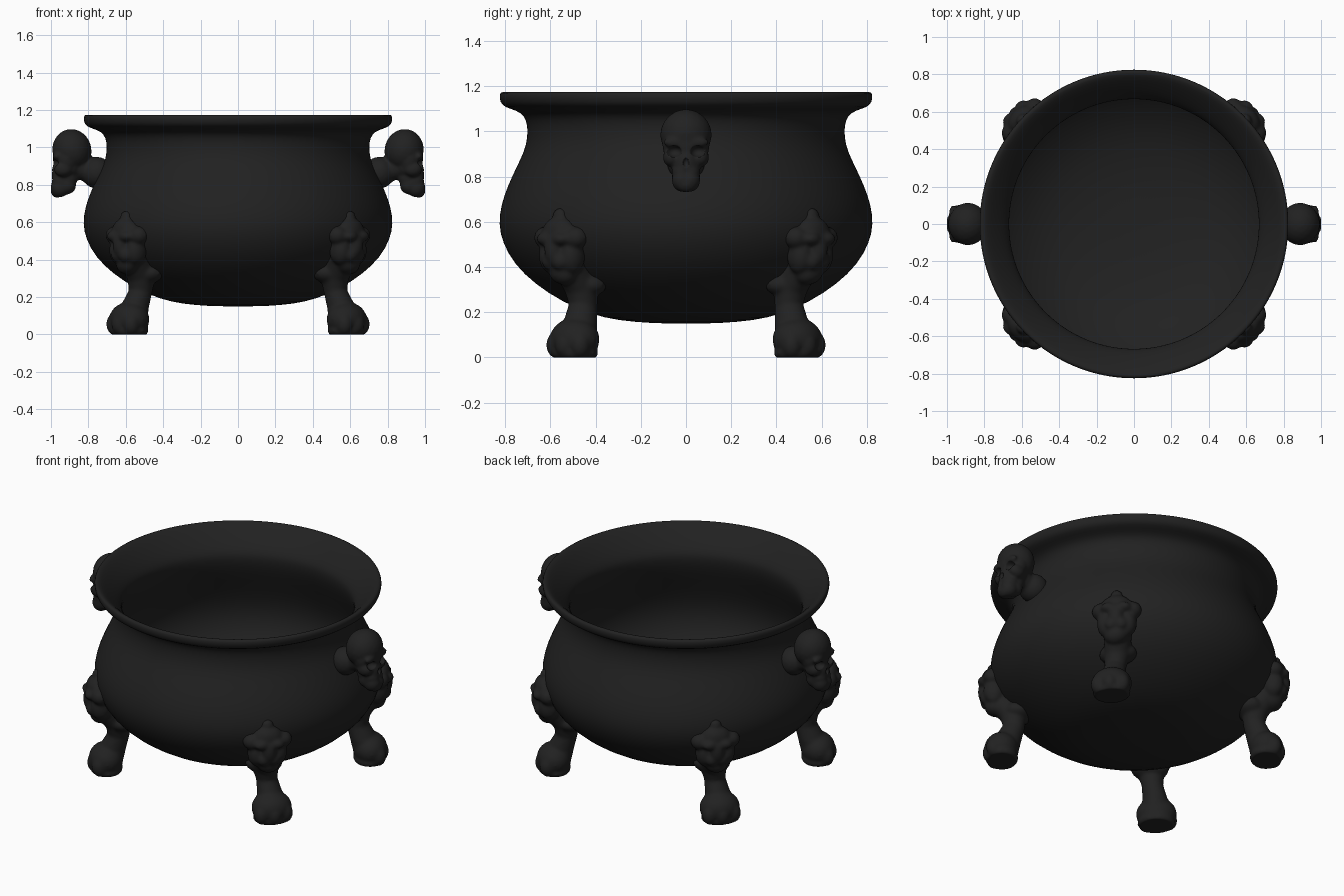
import bpy, bmesh, math
from mathutils import Matrix, Vector

if "Cube" in bpy.data.objects:
    bpy.data.objects.remove(bpy.data.objects["Cube"])

iron = bpy.data.materials.new("dark iron")
iron.diffuse_color = (0.0155, 0.0155, 0.0155, 1)
iron.use_nodes = True
iron.node_tree.nodes["Principled BSDF"].inputs["Base Color"].default_value = iron.diffuse_color


def link(name, mesh):
    ob = bpy.data.objects.new(name, mesh)
    bpy.context.scene.collection.objects.link(ob)
    return ob


def place(name, mesh, matrix):
    """Copy of a part with its transform baked in."""
    me = mesh.copy()
    me.transform(matrix)
    if matrix.determinant() < 0:
        me.flip_normals()
    return link(name, me)


def finish(mesh):
    mesh.materials.clear()
    mesh.materials.append(iron)
    for p in mesh.polygons:
        p.use_smooth = True


def blob(bm, c, r, tilt=0):
    """Ellipsoid at c with radii r, tilted about y."""
    m = Matrix.Translation(c) @ Matrix.Rotation(math.radians(tilt), 4, 'Y') @ Matrix.Diagonal((*r, 1))
    bmesh.ops.create_icosphere(bm, subdivisions=3, radius=1, matrix=m)


def limb(bm, pts):
    """Chain of overlapping balls through (x, y, z, radius) points."""
    for a, b in zip(pts, pts[1:]):
        for i in range(7):
            p = Vector(a).lerp(Vector(b), i / 6)
            blob(bm, p[:3], (p[3],) * 3)


def to_mesh(name, bm):
    me = bpy.data.meshes.new(name)
    bm.to_mesh(me)
    bm.free()
    return me


# Pot profile: outside from the bottom up to the lip, then back down inside
outside = [(0, .15), (.15, .151), (.3, .163), (.42, .19), (.55, .247), (.67, .325), (.76, .412),
           (.812, .505), (.831, .59), (.818, .68), (.789, .76), (.752, .84), (.717, .91),
           (.702, .97), (.702, 1.03), (.717, 1.07), (.75, 1.093), (.805, 1.108), (.824, 1.13),
           (.828, 1.165), (.815, 1.178)]
inside = [(.79, 1.168), (.74, 1.12), (.695, 1.07), (.67, 1.03), (.667, 1.0), (.672, .95),
          (.71, .85), (.778, .7), (.791, .59), (.768, .5), (.705, .4), (.56, .29),
          (.42, .23), (.2, .193), (0, .19)]


def inner_radius(z):
    for (r1, z1), (r0, z0) in zip(inside, inside[1:]):
        if z0 <= z <= z1:
            return r0 + (r1 - r0) * (z - z0) / (z1 - z0)
    return 0


def sculpt(name, bm, voxel, smooth, cut=None):
    """Fuse overlapping blobs into one smooth skin, optionally carving hollows."""
    ob = link(name, to_mesh(name, bm))
    m = ob.modifiers.new("fuse", 'REMESH')
    m.mode = 'VOXEL'
    m.voxel_size = voxel
    cutter = None
    if cut:
        cutter = link("hollow_cutter", to_mesh("hollow_cutter", cut))
        cutter.hide_render = True
        b = ob.modifiers.new("carve", 'BOOLEAN')
        b.operation = 'DIFFERENCE'
        b.object = cutter
    s = ob.modifiers.new("soften", 'SMOOTH')
    s.iterations = smooth
    s.factor = 0.5
    dg = bpy.context.evaluated_depsgraph_get()
    me = bpy.data.meshes.new_from_object(ob.evaluated_get(dg))
    bpy.data.objects.remove(ob)
    if cutter:
        bpy.data.objects.remove(cutter)
    # keep the part from poking through the inside of the pot wall
    for v in me.vertices:
        r, lim = math.hypot(v.co.x, v.co.y), inner_radius(v.co.z) + .015
        if lim > .1 and r < lim:
            v.co.x *= lim / r
            v.co.y *= lim / r
    finish(me)
    return me


# Pot: one lathed profile
bm = bmesh.new()
vs = [bm.verts.new((r, 0, z)) for r, z in outside + inside]
es = [bm.edges.new(e) for e in zip(vs, vs[1:])]
bmesh.ops.spin(bm, geom=vs + es, cent=(0, 0, 0), axis=(0, 0, 1), angle=math.tau, steps=80)
bmesh.ops.remove_doubles(bm, verts=bm.verts, dist=1e-4)
bmesh.ops.recalc_face_normals(bm, faces=bm.faces)
me = to_mesh("pot", bm)
finish(me)
link("pot", me).modifiers.new("round", 'SUBSURF').render_levels = 1

# Leg: worn lion mask on the belly, shin and paw, built along +x
bm = bmesh.new()
blob(bm, (.815, 0, .63), (.032, .035, .032))           # top knot
blob(bm, (.82, 0, .55), (.062, .09, .075))             # forehead
for s in (-1, 1):
    blob(bm, (.81, .09 * s, .53), (.055, .055, .05))   # ears
    blob(bm, (.86, .045 * s, .525), (.04, .045, .03))  # brows
    blob(bm, (.805, .065 * s, .45), (.06, .05, .08))   # mane
    blob(bm, (.85, .028 * s, .425), (.036, .04, .04))  # cheeks
blob(bm, (.85, 0, .48), (.05, .045, .08))              # muzzle
blob(bm, (.80, 0, .38), (.06, .07, .06))               # chin
blob(bm, (.67, 0, .325), (.085, .11, .06))             # root flare
limb(bm, [(.77, 0, .42, .08), (.695, 0, .32, .078), (.69, 0, .23, .062), (.735, 0, .11, .08)])
blob(bm, (.762, 0, .08), (.10, .118, .095))            # paw
for y in (-.07, 0, .07):
    blob(bm, (.826 - abs(y) * .3, y, .055), (.046, .044, .06))  # toes
blob(bm, (.76, 0, .02), (.095, .11, .05))              # sole
for v in bm.verts:
    v.co.z = max(v.co.z, -.004 + v.co.z * .02)
leg = sculpt("leg", bm, .009, 9)
for v in leg.vertices:                                 # flat sole, mask turned slightly
    v.co.z = max(v.co.z, 0)
    turn = 40.3 + 2.7 * min(1, max(0, (v.co.z - .15) / .25))
    v.co = Matrix.Rotation(math.radians(turn), 3, 'Z') @ v.co
for side, sx in (("right", 1), ("left", -1)):
    for end, sy in (("back", 1), ("front", -1)):
        place(f"{end}_{side}_leg", leg, Matrix.Diagonal((sx, sy, 1, 1)))

# Skull handle: facing +x, with a stub joining it to the pot
bm = bmesh.new()
blob(bm, (.888, 0, .985), (.105, .114, .114), 12)      # cranium
blob(bm, (.915, 0, .94), (.075, .105, .10))            # brow block
blob(bm, (.90, 0, .905), (.07, .085, .08))             # skull base
for s in (-1, 1):
    blob(bm, (.935, .066 * s, .885), (.05, .036, .042))  # cheekbones
    blob(bm, (.968, .05 * s, .952), (.022, .05, .024))   # brow ridges
blob(bm, (.935, 0, .86), (.062, .062, .09))            # upper jaw
for s in (-1, 1):
    for x, z in ((.905, .84), (.945, .82), (.915, .80), (.952, .785)):
        blob(bm, (x, .018 * s, z), (.05, .045, .052))  # lower jaw
blob(bm, (.968, 0, .77), (.034, .05, .04))             # chin
limb(bm, [(.755, 0, .865, .085), (.80, 0, .872, .058), (.87, 0, .90, .065)])  # stub
cut = bmesh.new()
for s in (-1, 1):
    blob(cut, (.985, .053 * s, .912), (.042, .034, .027))  # eye sockets
blob(cut, (1.0, 0, .862), (.022, .015, .022))          # nose
skull = sculpt("skull_handle", bm, .008, 5, cut)
place("right_skull_handle", skull, Matrix.Identity(4))
place("left_skull_handle", skull, Matrix.Rotation(math.pi, 4, 'Z'))
